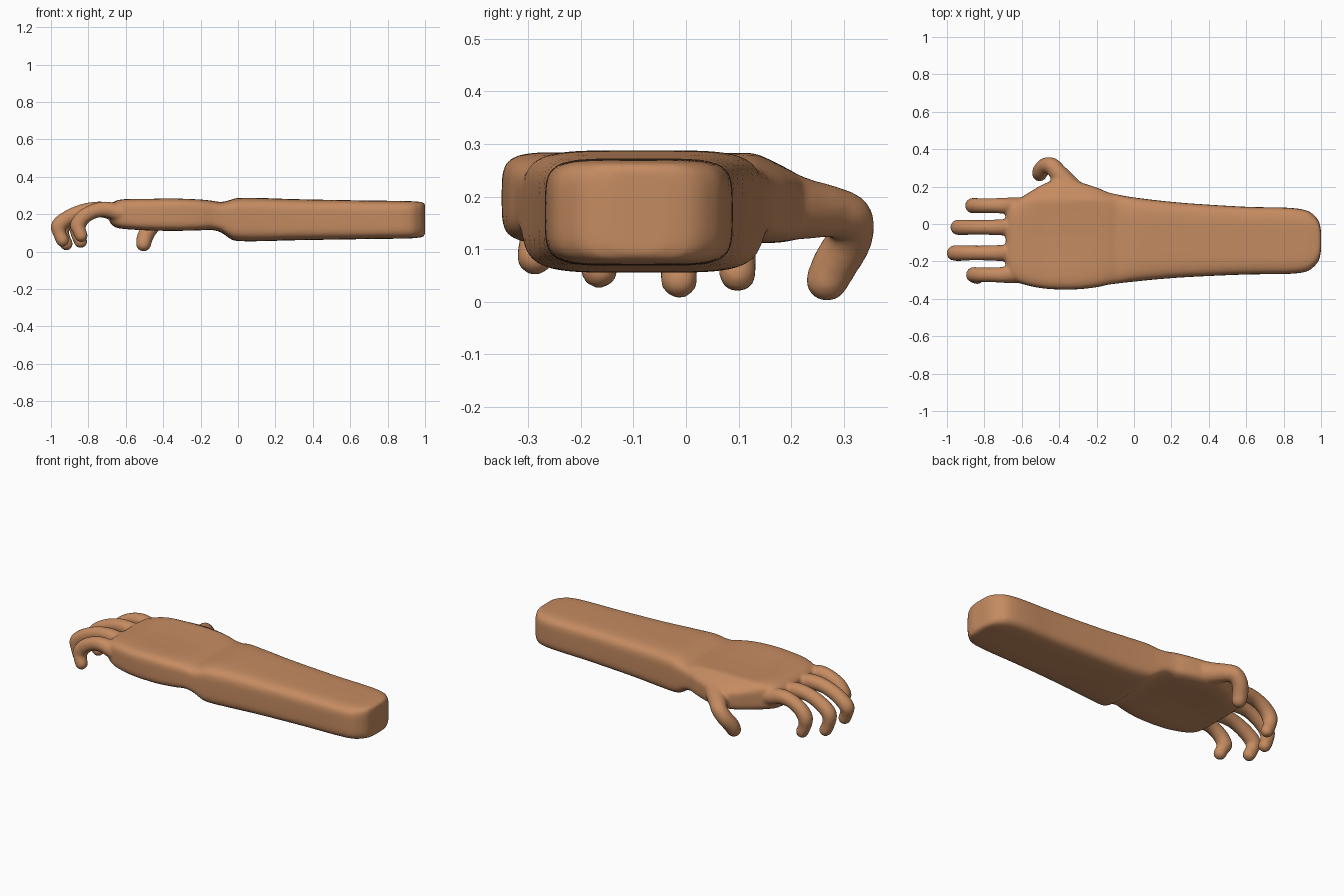
import bpy, bmesh, math
from mathutils import Vector

if "Cube" in bpy.data.objects:
    bpy.data.objects.remove(bpy.data.objects["Cube"])


def spline(pts, steps):
    """Catmull-Rom through tuples of any length."""
    out = []
    n = len(pts)
    for i in range(n - 1):
        a, b, c, d = pts[max(i - 1, 0)], pts[i], pts[i + 1], pts[min(i + 2, n - 1)]
        for k in range(steps):
            t = k / steps
            out.append([0.5 * (2 * q + (r - p) * t + (2 * p - 5 * q + 4 * r - s) * t * t
                               + (3 * q - p - 3 * r + s) * t ** 3)
                        for p, q, r, s in zip(a, b, c, d)])
    out.append(list(pts[-1]))
    return out


def loft(bm, rings):
    loops = [[bm.verts.new(p) for p in r] for r in rings]
    n = len(loops[0])
    for a, b in zip(loops, loops[1:]):
        for i in range(n):
            bm.faces.new((a[i], a[(i + 1) % n], b[(i + 1) % n], b[i]))
    bm.faces.new(loops[0][::-1])
    bm.faces.new(loops[-1])


def section(x, y0, y1, z0, z1, dent, n=64, power=5.0):
    """Rounded box outline, hollowed on its broad faces by dent."""
    ring = []
    for i in range(n):
        a = 2 * math.pi * i / n
        c, s = math.cos(a), math.sin(a)
        u = math.copysign(abs(c) ** (2 / power), c)
        v = math.copysign(abs(s) ** (2 / power), s)
        y = (y0 + y1) / 2 + u * (y1 - y0) / 2
        z = (z0 + z1) / 2 + v * (1 - dent * (1 - u * u)) * (z1 - z0) / 2
        # thumb side of the palm slopes down
        if x < -0.1 and v > 0:
            z -= 0.5 * v * max(0, y - 0.13)
        ring.append((x, y, z))
    return ring


def digit(bm, pts, n=20):
    """Tube along (x, y, z, radius) points with a round tip."""
    path = spline(pts, 6)
    rings = []
    for i, p in enumerate(path):
        t = Vector(path[min(i + 1, len(path) - 1)][:3]) - Vector(path[max(i - 1, 0)][:3])
        t.normalize()
        side = t.cross(Vector((0.35, 0.1, 1)) if abs(t.z) < 0.8 else Vector((-1, 0, 0.35)))
        side = Vector((0, 1, 0)) - t * t.y if abs(t.y) < 0.85 else side
        side.normalize()
        up = t.cross(side)
        c = Vector(p[:3])
        rings.append([c + p[3] * (side * math.cos(2 * math.pi * k / n)
                                  + up * math.sin(2 * math.pi * k / n)) for k in range(n)])
    loft(bm, rings)
    tip = bmesh.ops.create_icosphere(bm, subdivisions=3, radius=path[-1][3])
    bmesh.ops.translate(bm, verts=tip["verts"], vec=Vector(path[-1][:3]))


bm = bmesh.new()

# forearm: x, y min, y max, z min, z max, hollow
forearm = [
    (1.0, -0.14, -0.04, 0.092, 0.255, 0), (0.99, -0.19, 0.01, 0.08, 0.263, 0),
    (0.965, -0.225, 0.045, 0.075, 0.267, 0), (0.92, -0.255, 0.073, 0.071, 0.27, 0),
    (0.82, -0.267, 0.087, 0.069, 0.272, 0), (0.6, -0.27, 0.092, 0.066, 0.275, 0),
    (0.3, -0.283, 0.11, 0.061, 0.281, 0), (0.12, -0.296, 0.127, 0.056, 0.287, 0),
    (0.0, -0.308, 0.142, 0.057, 0.287, 0), (-0.04, -0.312, 0.148, 0.068, 0.277, 0),
    (-0.09, -0.318, 0.158, 0.1, 0.268, 0.03)]
# palm
palm = [
    (-0.14, -0.325, 0.17, 0.112, 0.277, 0.06), (-0.2, -0.338, 0.195, 0.106, 0.287, 0.12),
    (-0.3, -0.349, 0.225, 0.1, 0.295, 0.17), (-0.4, -0.35, 0.238, 0.1, 0.296, 0.17),
    (-0.48, -0.345, 0.215, 0.104, 0.292, 0.14), (-0.55, -0.333, 0.175, 0.11, 0.29, 0.1),
    (-0.61, -0.316, 0.138, 0.118, 0.284, 0.05), (-0.655, -0.29, 0.11, 0.13, 0.272, 0),
    (-0.685, -0.25, 0.07, 0.155, 0.25, 0)]
loft(bm, [section(*s) for s in spline(forearm + palm, 5)])

# fingers: y, reach of the knuckle bend, tip height
for y, front, low, drift in ((0.098, -0.905, 0.018, 0.0), (-0.018, -0.982, 0.006, 0.005),
                             (-0.155, -1.002, 0.025, -0.01), (-0.272, -0.902, 0.05, -0.015)):
    k = (front + 0.6) / -0.3
    px = lambda f: -0.6 - f * k
    digit(bm, [(-0.54, y, 0.2, 0.045), (px(0.03), y, 0.208, 0.045),
               (px(0.1), y, 0.226, 0.043), (px(0.165), y, 0.218, 0.04),
               (px(0.225), y, 0.185, 0.041), (front + 0.044, y, 0.14, 0.042),
               (front + 0.047, y + drift / 2, low + 0.075, 0.036),
               (front + 0.064, y + drift, low + 0.036, 0.036)])

# thumb
digit(bm, [(-0.3, 0.14, 0.195, 0.07), (-0.36, 0.215, 0.178, 0.06),
           (-0.405, 0.272, 0.172, 0.05), (-0.44, 0.311, 0.158, 0.045),
           (-0.475, 0.31, 0.118, 0.044), (-0.498, 0.285, 0.075, 0.044),
           (-0.505, 0.268, 0.041, 0.041)])

bmesh.ops.recalc_face_normals(bm, faces=bm.faces)
mesh = bpy.data.meshes.new("forearm_and_hand")
bm.to_mesh(mesh)
bm.free()
arm = bpy.data.objects.new("forearm_and_hand", mesh)
bpy.context.collection.objects.link(arm)

skin = bpy.data.materials.new("skin")
skin.diffuse_color = (0.56, 0.26, 0.12, 1)
skin.use_nodes = True
skin.node_tree.nodes["Principled BSDF"].inputs["Base Color"].default_value = skin.diffuse_color
mesh.materials.append(skin)

# fuse the parts into one smooth skin
fuse = arm.modifiers.new("fuse", 'REMESH')
fuse.mode = 'VOXEL'
fuse.voxel_size = 0.009
fuse.use_smooth_shade = True
soft = arm.modifiers.new("soften", 'SMOOTH')
soft.factor = 0.5
soft.iterations = 8
